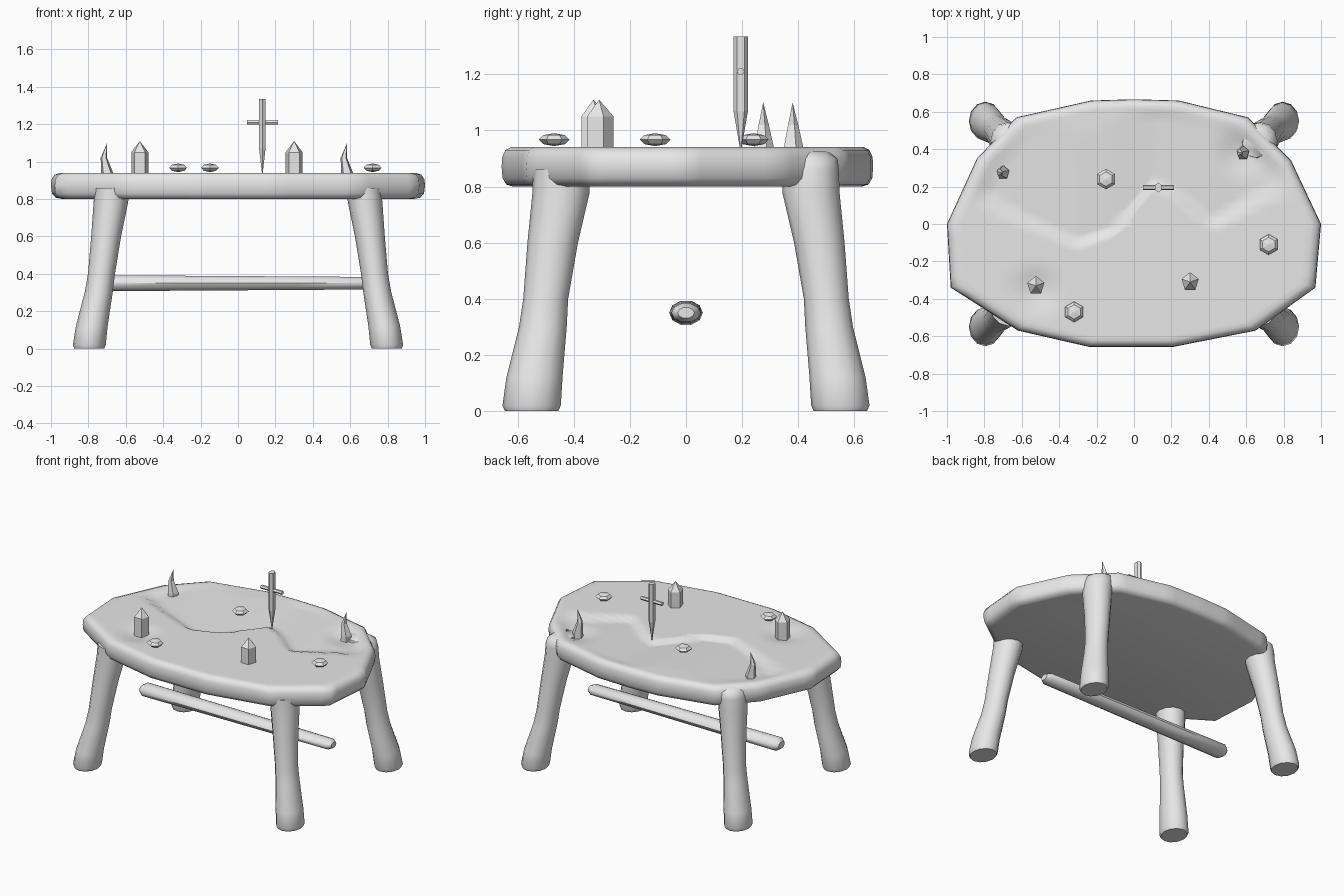
import bpy, bmesh, math
from mathutils import Vector

if "Cube" in bpy.data.objects:
    bpy.data.objects.remove(bpy.data.objects["Cube"], do_unlink=True)

grey = bpy.data.materials.new("plain grey")
grey.use_nodes = True
grey.diffuse_color = (0.8, 0.8, 0.8, 1)
grey.node_tree.nodes["Principled BSDF"].inputs["Base Color"].default_value = (0.8, 0.8, 0.8, 1)


def skin(name, loops, smooth=None):
    """Join closed loops of points into a capped solid."""
    bm = bmesh.new()
    rows = [[bm.verts.new(p) for p in loop] for loop in loops]
    n = len(rows[0])
    for a, b in zip(rows, rows[1:]):
        for i in range(n):
            j = (i + 1) % n
            bm.faces.new((a[i], a[j], b[j], b[i]))
    bm.faces.new(rows[0])
    bm.faces.new(rows[-1])
    bmesh.ops.remove_doubles(bm, verts=bm.verts, dist=0.0005)
    bmesh.ops.recalc_face_normals(bm, faces=bm.faces)
    mesh = bpy.data.meshes.new(name)
    bm.to_mesh(mesh)
    bm.free()
    mesh.materials.append(grey)
    ob = bpy.data.objects.new(name, mesh)
    bpy.context.collection.objects.link(ob)
    if smooth:
        bpy.ops.object.select_all(action='DESELECT')
        ob.select_set(True)
        bpy.context.view_layer.objects.active = ob
        bpy.ops.object.shade_smooth_by_angle(angle=math.radians(smooth))
    return ob


def loft(name, rings, sides, smooth=None, lying=False):
    """Rings are (x, y, z, radius x, radius y); lying swaps x and z."""
    loops = []
    for x, y, z, rx, ry in rings:
        loop = []
        for i in range(sides):
            a = math.pi / 2 + math.tau * i / sides
            p = (x + rx * math.cos(a), y + ry * math.sin(a), z)
            loop.append(p[::-1] if lying else p)
        loops.append(loop)
    return skin(name, loops, smooth)


# Tabletop outline, with extra points along each edge
corners = [Vector(p) for p in (
    (1, 0), (0.84, 0.34), (0.61, 0.57), (0.24, 0.66), (0, 0.667), (-0.23, 0.66),
    (-0.63, 0.57), (-0.84, 0.35), (-1, 0), (-0.98, -0.34), (-0.62, -0.57),
    (-0.24, -0.657), (0.21, -0.657), (0.65, -0.57), (0.97, -0.34))]
outline = [a.lerp(b, k / 6) for a, b in zip(corners, corners[1:] + corners[:1]) for k in range(6)]

ledge = [(-1, 0.2), (-0.85, 0.13), (-0.6, 0), (-0.3, -0.13), (-0.1, -0.06), (0.1, 0.19),
         (0.2, 0.15), (0.42, -0.03), (0.6, 0.08), (1, 0.3)]
dents = [(0.58, 0.38), (-0.52, -0.36)]


def top_height(p):
    """Worn surface: sunken back half, a ledge across, two hollows."""
    z = 0.94
    for (x0, y0), (x1, y1) in zip(ledge, ledge[1:]):
        if x0 <= p.x <= x1:
            d = p.y - (y0 + (y1 - y0) * (p.x - x0) / (x1 - x0))
            if d > 0:
                z -= 0.028 * min(d / 0.05, 1) * max(0, 1 - d / 0.6)
    for c in dents:
        r = (p - Vector(c)).length / 0.17
        if r < 1:
            z -= 0.025 * (0.5 + 0.5 * math.cos(math.pi * r))
    return z


def scaled(s):
    return [p * s for p in outline]


# Tabletop: flat underside, rounded rim, worn top
loops = [[(p.x, p.y, z) for p in scaled(s)] for s, z in
         ((0.94, 0.80), (0.975, 0.807), (0.995, 0.83), (1, 0.87), (0.997, 0.905), (0.98, 0.93))]
loops.append([(p.x, p.y, 0.94) for p in scaled(0.95)])
for k in range(1, 28):
    s = 0.95 * (1 - k / 28)
    fade = min(1, (0.95 - s) / 0.1)
    loops.append([(p.x, p.y, 0.94 + (top_height(p) - 0.94) * fade) for p in scaled(s)])
skin("tabletop", loops, 50)

# Four splayed legs
for sx, side in ((1, "left"), (-1, "right")):
    for sy, end in ((1, "back"), (-1, "front")):
        profile = [(0.795, 0.55, 0, 0.08, 0.095), (0.795, 0.55, 0.02, 0.088, 0.104),
                   (0.782, 0.54, 0.12, 0.085, 0.1), (0.745, 0.51, 0.3, 0.075, 0.085),
                   (0.73, 0.5, 0.4, 0.072, 0.08), (0.705, 0.475, 0.6, 0.08, 0.09),
                   (0.68, 0.445, 0.78, 0.092, 0.102), (0.672, 0.445, 0.86, 0.095, 0.1),
                   (0.665, 0.445, 0.9, 0.09, 0.095), (0.65, 0.43, 0.925, 0.07, 0.075)]
        if sy < 0:
            profile = profile[:-2]
        loft(f"{end}_{side}_leg", [(x * sx, y * sy, z, a, b) for x, y, z, a, b in profile], 12, 60)

# Stretcher bar; the first value of each ring is its height
loft("stretcher", [(0.35, 0, -0.75, 0.025, 0.035), (0.35, 0, -0.72, 0.045, 0.06),
                   (0.35, 0, -0.3, 0.042, 0.058), (0.35, 0, 0.3, 0.038, 0.055),
                   (0.35, 0, 0.72, 0.035, 0.052), (0.35, 0, 0.75, 0.02, 0.03)], 10, 45, True)

# Pointed crystals
for i, (x, y) in enumerate(((0.3, -0.31), (-0.525, -0.33))):
    loft(f"crystal_{i + 1}", [(x, y, 0.88, 0.048, 0.052), (x, y, 1.05, 0.048, 0.052),
                              (x, y, 1.11, 0, 0)], 5)

# Curved thorns
for i, (x, y) in enumerate(((-0.7, 0.275), (0.583, 0.38))):
    loft(f"thorn_{i + 1}", [(x, y, 0.89, 0.036, 0.042), (x, y, 0.94, 0.034, 0.038),
                            (x - 0.017, y, 1.02, 0.018, 0.02), (x, y, 1.1, 0, 0)], 5)

# Flat pebbles
for i, (x, y) in enumerate(((-0.15, 0.24), (0.72, -0.11), (-0.32, -0.47))):
    loft(f"pebble_{i + 1}", [(x, y, 0.967 + h, 0.055 * r, 0.055 * r) for h, r in
                             ((-0.023, 0), (-0.016, 0.7), (0, 1), (0.016, 0.7), (0.023, 0))], 6)

# Dagger standing on its point
dx, dy = 0.13, 0.195
loft("dagger_blade", [(dx, dy, 0.92, 0, 0), (dx, dy, 1.07, 0.02, 0.026),
                      (dx, dy, 1.21, 0.02, 0.026)], 6)
loft("dagger_grip", [(dx, dy, 1.21, 0.02, 0.026), (dx, dy, 1.335, 0.02, 0.026)], 6)
loft("dagger_guard", [(1.21, dy, dx - 0.083, 0.013, 0.014),
                      (1.21, dy, dx + 0.083, 0.013, 0.014)], 6, None, True)
